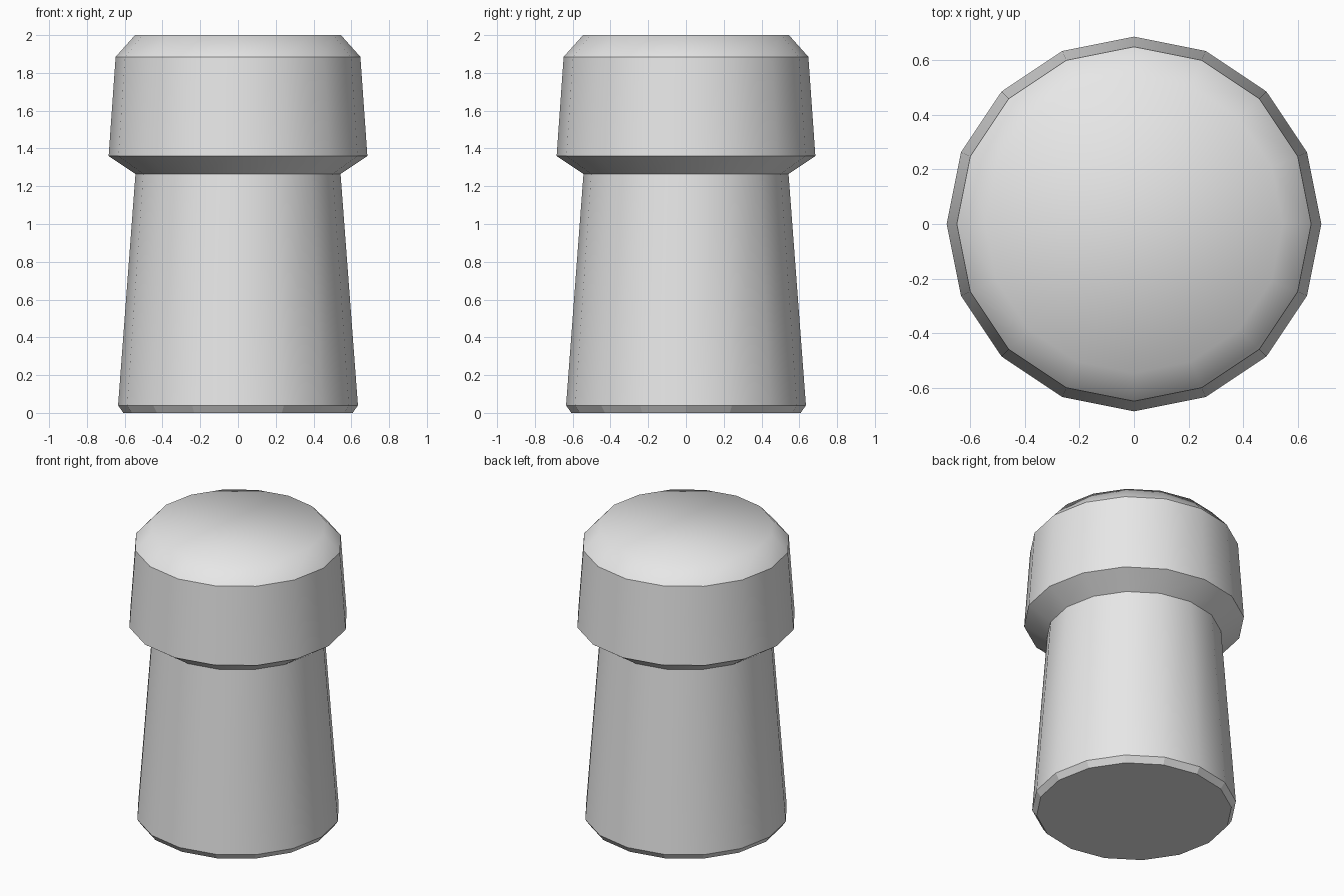
import bpy
import bmesh
from math import cos, sin, tau

cube = bpy.data.objects.get("Cube")
if cube:
    bpy.data.objects.remove(cube, do_unlink=True)

SIDES = 16
# Radius and height, from the base to the crown
PROFILE = [(0.607, 0), (0.635, 0.04), (0.543, 1.265),
           (0.685, 1.36), (0.648, 1.885), (0.545, 2)]

# Plain grey material
grey = bpy.data.materials.new("plain grey")
grey.use_nodes = True
colour = (0.8, 0.8, 0.8, 1)
grey.diffuse_color = colour
grey.node_tree.nodes["Principled BSDF"].inputs["Base Color"].default_value = colour

# Rings of the turned body
bm = bmesh.new()
rings = [[bm.verts.new((r * cos(tau * i / SIDES), r * sin(tau * i / SIDES), z))
          for i in range(SIDES)] for r, z in PROFILE]

# Walls between rings: the base chamfer is faceted, the rest is smooth
for level, (low, high) in enumerate(zip(rings, rings[1:])):
    for i in range(SIDES):
        j = (i + 1) % SIDES
        face = bm.faces.new((low[i], low[j], high[j], high[i]))
        face.smooth = level > 0

# Flat base and softly shaded crown
bm.faces.new(rings[0][::-1])
bm.faces.new(rings[-1]).smooth = True

# Crisp edges around every ring except the crown
for ring in rings[:-1]:
    for i in range(SIDES):
        bm.edges.get((ring[i], ring[(i + 1) % SIDES])).smooth = False

mesh = bpy.data.meshes.new("cork_stopper")
bm.to_mesh(mesh)
bm.free()
mesh.materials.append(grey)
stopper = bpy.data.objects.new("cork_stopper", mesh)
bpy.context.collection.objects.link(stopper)
